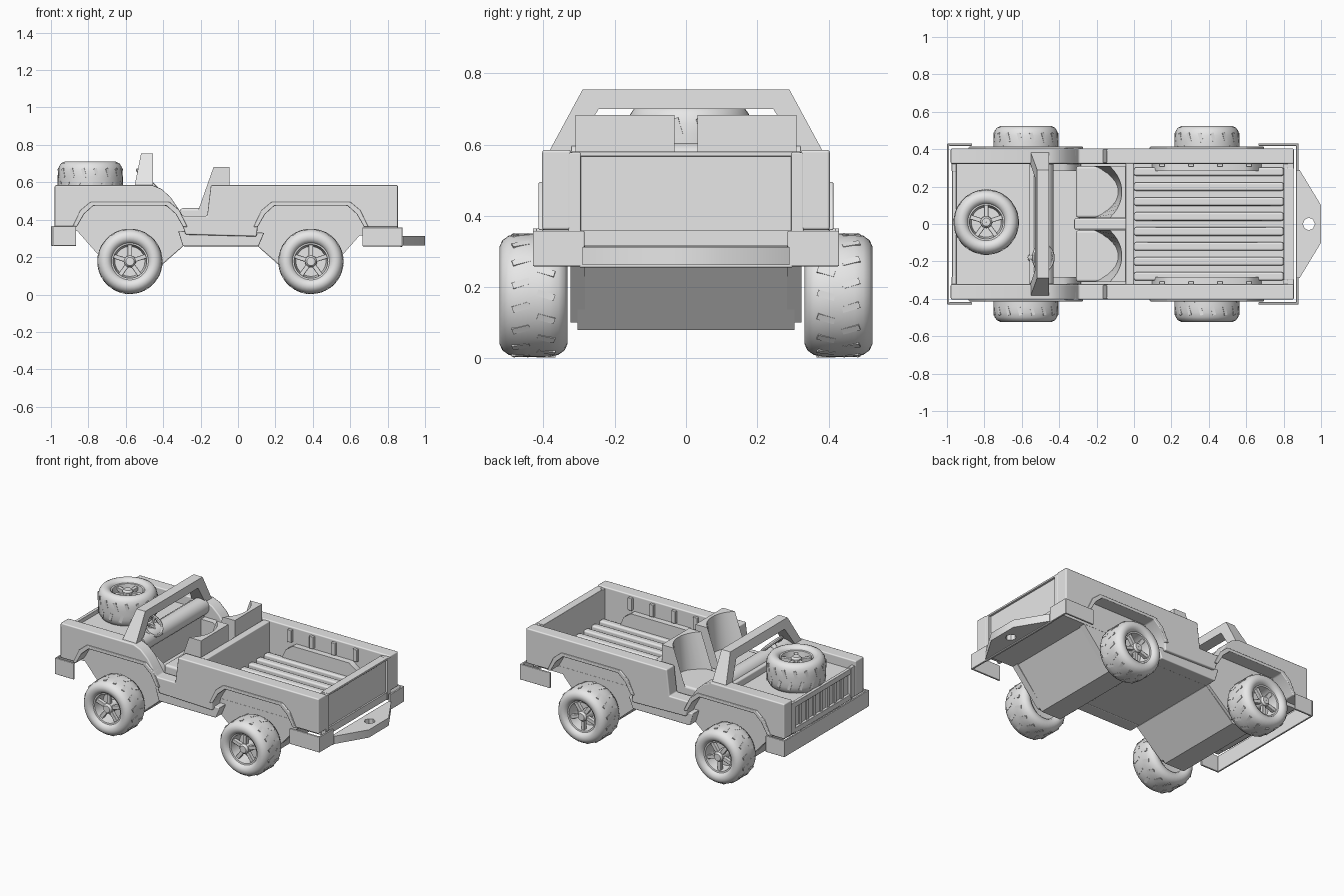
import bpy, bmesh, math
from mathutils import Matrix, Vector

cube = bpy.data.objects.get("Cube")
if cube:
    bpy.data.objects.remove(cube, do_unlink=True)

grey = bpy.data.materials.new("plain_grey")
grey.use_nodes = True
grey.diffuse_color = (0.8, 0.8, 0.8, 1)
grey.node_tree.nodes["Principled BSDF"].inputs["Base Color"].default_value = (0.8, 0.8, 0.8, 1)


def finish(name, bm, bevel=0.0, mirror=False, segments=2):
    """Turn a bmesh into a named, shaded object with optional bevel and mirror."""
    bmesh.ops.recalc_face_normals(bm, faces=bm.faces)
    mesh = bpy.data.meshes.new(name)
    bm.to_mesh(mesh)
    bm.free()
    mesh.materials.append(grey)
    obj = bpy.data.objects.new(name, mesh)
    bpy.context.collection.objects.link(obj)
    bpy.ops.object.select_all(action='DESELECT')
    obj.select_set(True)
    bpy.context.view_layer.objects.active = obj
    bpy.ops.object.shade_smooth_by_angle(angle=math.radians(35))
    if bevel:
        mod = obj.modifiers.new("bevel", 'BEVEL')
        mod.width, mod.segments, mod.harden_normals = bevel, segments, True
    if mirror:
        mod = obj.modifiers.new("mirror", 'MIRROR')
        mod.use_axis = (False, True, False)
    return obj


def prism_bm(points, axis, a, b):
    """Extrude a flat outline along an axis from a to b."""
    place = {'x': lambda p, t: (t, p[0], p[1]),
             'y': lambda p, t: (p[0], t, p[1]),
             'z': lambda p, t: (p[0], p[1], t)}[axis]
    bm = bmesh.new()
    low = [bm.verts.new(place(p, a)) for p in points]
    high = [bm.verts.new(place(p, b)) for p in points]
    bm.faces.new(low)
    bm.faces.new(high)
    for i in range(len(points)):
        j = (i + 1) % len(points)
        bm.faces.new((low[i], low[j], high[j], high[i]))
    return bm


def prism(name, points, axis, a, b, bevel=0.0, mirror=False):
    return finish(name, prism_bm(points, axis, a, b), bevel, mirror)


def box(name, x, y, z, bevel=0.0, mirror=False):
    outline = [(x[0], z[0]), (x[1], z[0]), (x[1], z[1]), (x[0], z[1])]
    return prism(name, outline, 'y', y[0], y[1], bevel, mirror)


def lathe(name, profile, matrix, steps=40):
    """Spin a closed (radius, height) outline around the local z axis."""
    bm = bmesh.new()
    rings = []
    for i in range(steps):
        a = math.tau * i / steps
        rings.append([bm.verts.new(matrix @ Vector((r * math.cos(a), r * math.sin(a), h)))
                      for r, h in profile])
    for i in range(steps):
        p, q = rings[i], rings[(i + 1) % steps]
        for k in range(len(profile)):
            m = (k + 1) % len(profile)
            bm.faces.new((p[k], p[m], q[m], q[k]))
    return finish(name, bm)


def cylinder(name, start, end, radius, steps=24):
    start, end = Vector(start), Vector(end)
    rot = (end - start).to_track_quat('Z', 'Y').to_matrix().to_4x4()
    bm = bmesh.new()
    bmesh.ops.create_cone(bm, cap_ends=True, segments=steps, radius1=radius, radius2=radius,
                          depth=(end - start).length,
                          matrix=Matrix.Translation((start + end) / 2) @ rot)
    return finish(name, bm)


def wheel(name, matrix):
    """Rounded tyre, dished rim, five spokes, hub and shallow tread; outer face is local +z."""
    half = [(0.096, 0.068), (0.104, 0.084), (0.12, 0.094), (0.138, 0.095), (0.155, 0.087),
            (0.167, 0.07), (0.173, 0.045), (0.174, 0.015)]
    lathe(name + "_tyre", half + [(r, -h) for r, h in reversed(half)], matrix)
    lathe(name + "_rim", [(0.1, 0.074), (0.1, -0.068), (0.001, -0.06), (0.001, 0.0),
                          (0.08, 0.0), (0.09, 0.072)], matrix)
    lathe(name + "_hub", [(0.001, 0.08), (0.022, 0.08), (0.031, 0.068), (0.033, -0.01),
                          (0.001, -0.01)], matrix, 20)
    spokes, lugs = bmesh.new(), bmesh.new()
    for i in range(5):
        turn = Matrix.Rotation(math.tau * i / 5 + math.pi / 2, 4, 'Z')
        bmesh.ops.create_cube(spokes, size=1, matrix=matrix @ turn @ Matrix.Translation(
            (0.056, 0, 0.05)) @ Matrix.Diagonal((0.075, 0.024, 0.025, 1)))
    for i in range(32):
        side = 1 if i % 2 else -1
        turn = Matrix.Rotation(math.tau * i / 32, 4, 'Z')
        bmesh.ops.create_cube(lugs, size=1, matrix=matrix @ turn @ Matrix.Translation(
            (0.166, 0, side * 0.035)) @ Matrix.Rotation(side * 0.3, 4, 'X')
            @ Matrix.Diagonal((0.017, 0.018, 0.05, 1)))
    finish(name + "_spokes", spokes, 0.004)
    finish(name + "_tread", lugs)


# Body sides with door cutout and wheel arches
AXLES = {"front": -0.578, "rear": 0.39}
arch = [(0.285, 0.36), (0.245, 0.43), (0.195, 0.475), (-0.195, 0.475), (-0.245, 0.43), (-0.285, 0.36)]
side = [(-0.98, 0.36), (-0.98, 0.585), (-0.46, 0.585), (-0.41, 0.565), (-0.36, 0.52), (-0.32, 0.46),
        (-0.295, 0.42), (-0.165, 0.42), (-0.145, 0.585), (0.855, 0.585), (0.855, 0.36)]
side += [(AXLES["rear"] + x, z) for x, z in arch] + [(0.1, 0.31), (-0.28, 0.32)]
side += [(AXLES["front"] + x, z) for x, z in arch]
prism("body_side", side, 'y', 0.322, 0.404, 0.008, True)
prism("rocker_panel", [(-0.32, 0.34), (-0.295, 0.258), (0.11, 0.258), (0.14, 0.33)],
      'y', 0.3, 0.385, 0.006, True)

# Wheel arch flares, inner cheeks, lower hulls and wheels
for end, cx in AXLES.items():
    flare = [(cx + x, z) for x, z in arch]
    flare += [(cx + x * 1.08, z + (0.02 if z > 0.4 else 0)) for x, z in reversed(arch)]
    prism(end + "_arch_flare", flare, 'y', 0.36, 0.414, 0.005, True)
    out = -1 if cx < 0 else 1
    cheek = [(0.295, 0.355), (0.25, 0.45), (0.2, 0.485), (-0.2, 0.485), (-0.25, 0.45),
             (-0.295, 0.355), (-0.285, 0.26), (-0.1, 0.1), (0.07, 0.1)]
    prism(end + "_wheel_housing", [(cx + out * x, z) for x, z in cheek], 'y', 0.283, 0.324, 0, True)
    hull = [(0.285, 0.355), (-0.29, 0.345), (-0.285, 0.258), (-0.085, 0.08), (0.055, 0.08)]
    prism(end + "_lower_hull", [(cx + out * x, z) for x, z in hull], 'y', -0.305, 0.305)
    for label, s in (("right", -1), ("left", 1)):
        spin = Matrix.Rotation(-s * math.pi / 2, 4, 'X')
        wheel(f"{end}_{label}_wheel", Matrix.Translation((cx, s * 0.428, 0.177)) @ spin)
wheel("spare_wheel", Matrix.Translation((-0.79, 0.01, 0.615)))

# Nose, hood and grille
box("hood_block", (-0.955, -0.56), (-0.325, 0.325), (0.34, 0.525))
box("grille_frame_post", (-0.975, -0.95), (0.28, 0.325), (0.36, 0.555), 0.004, True)
box("grille_top_bar", (-0.972, -0.95), (-0.3, 0.3), (0.515, 0.55), 0.004)
box("grille_bottom_bar", (-0.972, -0.95), (-0.3, 0.3), (0.35, 0.385), 0.004)
for i in range(7):
    y = (i - 3) * 0.07
    box(f"grille_bar_{i + 1}", (-0.963, -0.95), (y - 0.012, y + 0.012), (0.38, 0.52))

# Thin bumpers and towing tongue
box("front_bumper_bar", (-1.0, -0.988), (-0.43, 0.43), (0.26, 0.365), 0.004)
box("front_bumper_end", (-0.99, -0.865), (0.418, 0.43), (0.26, 0.365), 0.004, True)
box("rear_bumper_bar", (0.866, 0.88), (-0.3, 0.3), (0.255, 0.312), 0.004)
box("rear_bumper_corner", (0.867, 0.88), (0.285, 0.43), (0.258, 0.358), 0.004, True)
box("rear_bumper_end", (0.665, 0.875), (0.418, 0.43), (0.258, 0.358), 0.004, True)
prism("tow_tongue", [(0.87, 0), (0.87, 0.29), (0.885, 0.29), (1, 0.1), (1, 0), (0.967, 0),
                     (0.957, 0.024), (0.935, 0.034), (0.913, 0.024), (0.903, 0)],
      'z', 0.262, 0.312, 0, True)

# Windscreen frame, leaning back at the front
bm = prism_bm([(0, 0.755), (0.29, 0.755), (0.39, 0.57), (0.325, 0.57), (0.245, 0.7), (0, 0.7)],
              'x', -0.555, -0.455)
for v in bm.verts:
    if v.co.x < -0.5:
        v.co.x += (v.co.z - 0.57) * 0.2
finish("windscreen_frame", bm, 0, True)

# Dashboard, steering wheel and cabin floor
cylinder("dashboard_roll", (-0.485, -0.322, 0.55), (-0.485, 0.322, 0.55), 0.055)
box("dashboard_panel", (-0.56, -0.46), (-0.322, 0.322), (0.34, 0.57), 0.01)
tilt = Matrix.Translation((-0.485, -0.18, 0.615)) @ Matrix.Rotation(math.radians(45), 4, 'Y')
ring = [(0.07 + 0.011 * math.cos(a), 0.011 * math.sin(a))
        for a in (math.tau * k / 8 for k in range(8))]
lathe("steering_wheel_ring", ring, tilt, 28)
cylinder("steering_column", tilt @ Vector((0, 0, 0.005)), tilt @ Vector((0, 0, -0.1)), 0.018, 16)
for i in range(3):
    a = math.tau * i / 3
    cylinder(f"steering_spoke_{i + 1}", tilt @ Vector((0, 0, 0)),
             tilt @ Vector((0.07 * math.cos(a), 0.07 * math.sin(a), 0)), 0.008, 8)
box("cabin_floor", (-0.56, -0.322), (-0.322, 0.322), (0.3, 0.348))
box("underfloor", (-0.3, 0.12), (-0.305, 0.305), (0.26, 0.32))
box("centre_tunnel", (-0.32, -0.03), (-0.03, 0.03), (0.28, 0.44), 0.01)

# Bucket seats with curved, wrapping backs
box("seat_base", (-0.31, -0.05), (0.033, 0.31), (0.27, 0.462), 0.015, True)
curve = [(-0.09 - 0.14 * abs(t) ** 2.2, 0.171 + t * 0.139) for t in (k / 6 for k in range(-6, 7))]
bm = prism_bm([(-0.045, 0.31), (-0.045, 0.032)] + curve, 'z', 0.40, 0.683)
for v in bm.verts:
    if v.co.z > 0.5:
        v.co.x = -0.045 + (v.co.x + 0.045) * 0.46
finish("seat_back", bm, 0, True)

# Load bed with ribs and inner stakes
box("bed_bulkhead", (-0.045, 0.0), (-0.325, 0.325), (0.27, 0.58), 0.006)
box("bed_floor", (-0.02, 0.85), (-0.325, 0.325), (0.315, 0.36))
for i in range(8):
    y = (i - 3.5) * 0.08
    box(f"bed_rib_{i + 1}", (0.0, 0.8), (y - 0.023, y + 0.023), (0.355, 0.395), 0.012)
for i in range(4):
    x = 0.15 + i * 0.155
    box(f"bed_stake_{i + 1}", (x - 0.015, x + 0.015), (0.305, 0.33), (0.49, 0.57), 0.004, True)

# Tailgate panel inside a slim frame
box("tailgate_panel", (0.80, 0.84), (-0.325, 0.325), (0.315, 0.575))
box("tailgate_post", (0.82, 0.855), (0.295, 0.33), (0.31, 0.578), 0.004, True)
box("tailgate_top_rail", (0.80, 0.853), (-0.3, 0.3), (0.567, 0.58), 0.003)
